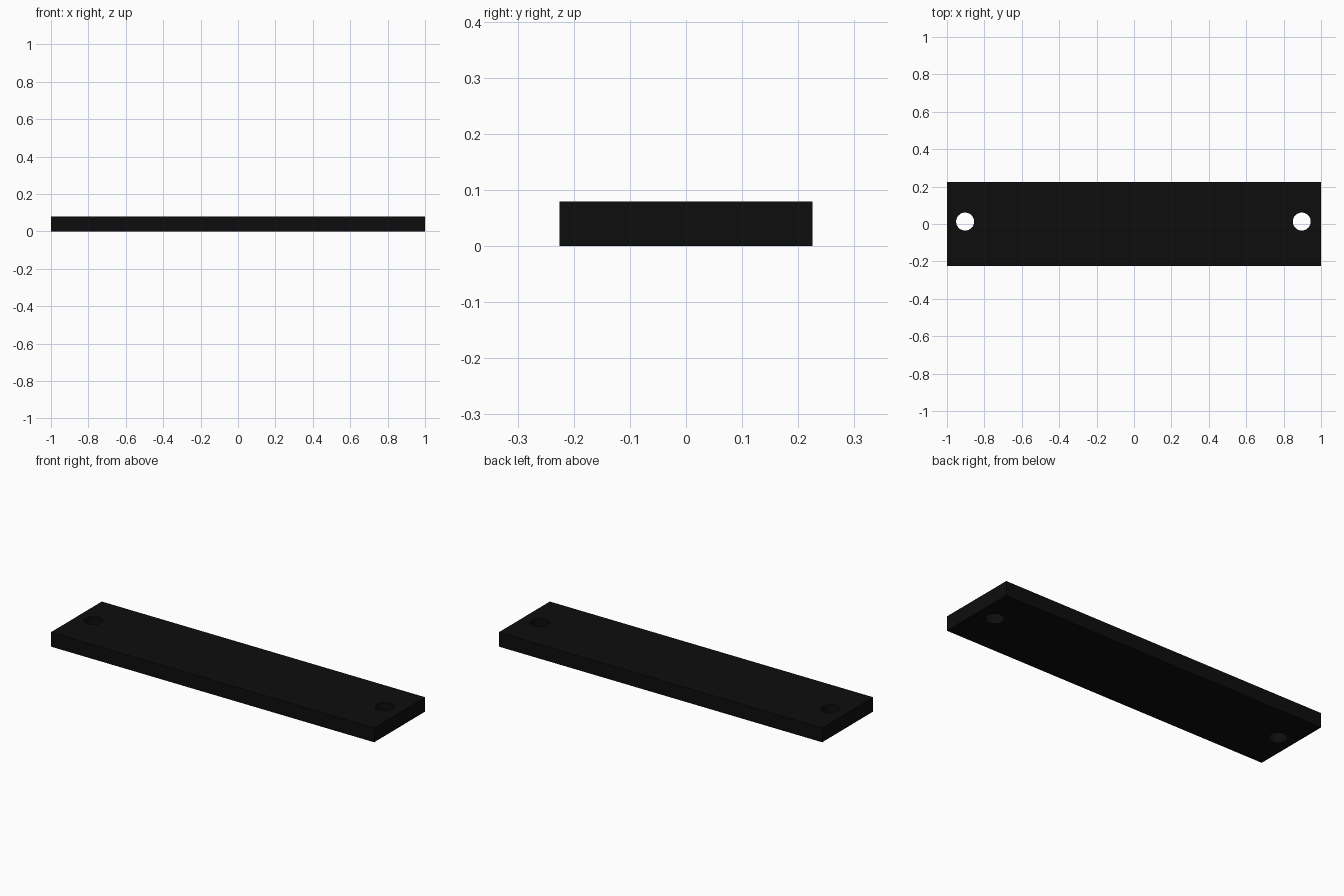
import bpy

if "Cube" in bpy.data.objects:
    bpy.data.objects.remove(bpy.data.objects["Cube"])

LENGTH, WIDTH, THICK = 2.0, 0.45, 0.08
HOLE_R, HOLE_Y = 0.048, 0.013

# Flat rectangular plate
bpy.ops.mesh.primitive_cube_add(size=1, location=(0, 0, THICK / 2))
plate = bpy.context.object
plate.name = "mounting_plate"
plate.scale = (LENGTH, WIDTH, THICK)
bpy.ops.object.transform_apply(location=False, rotation=False, scale=True)

black = bpy.data.materials.new("black")
black.diffuse_color = (0.004, 0.004, 0.004, 1)
black.use_nodes = True
black.node_tree.nodes["Principled BSDF"].inputs["Base Color"].default_value = black.diffuse_color
plate.data.materials.append(black)


# Round screw hole through the plate near each end
def drill(name, x):
    bpy.ops.mesh.primitive_cylinder_add(
        vertices=48, radius=HOLE_R, depth=THICK * 3, location=(x, HOLE_Y, THICK / 2))
    cutter = bpy.context.object
    cutter.name = name
    cutter.data.materials.append(black)
    bpy.context.view_layer.objects.active = plate
    mod = plate.modifiers.new(name, 'BOOLEAN')
    mod.operation = 'DIFFERENCE'
    mod.solver = 'EXACT'
    mod.object = cutter
    bpy.ops.object.modifier_apply(modifier=mod.name)
    bpy.data.objects.remove(cutter)


drill("left_hole_cutter", -0.903)
drill("right_hole_cutter", 0.897)

# Smooth hole walls, sharp plate edges
plate.select_set(True)
bpy.context.view_layer.objects.active = plate
bpy.ops.object.shade_smooth_by_angle()
